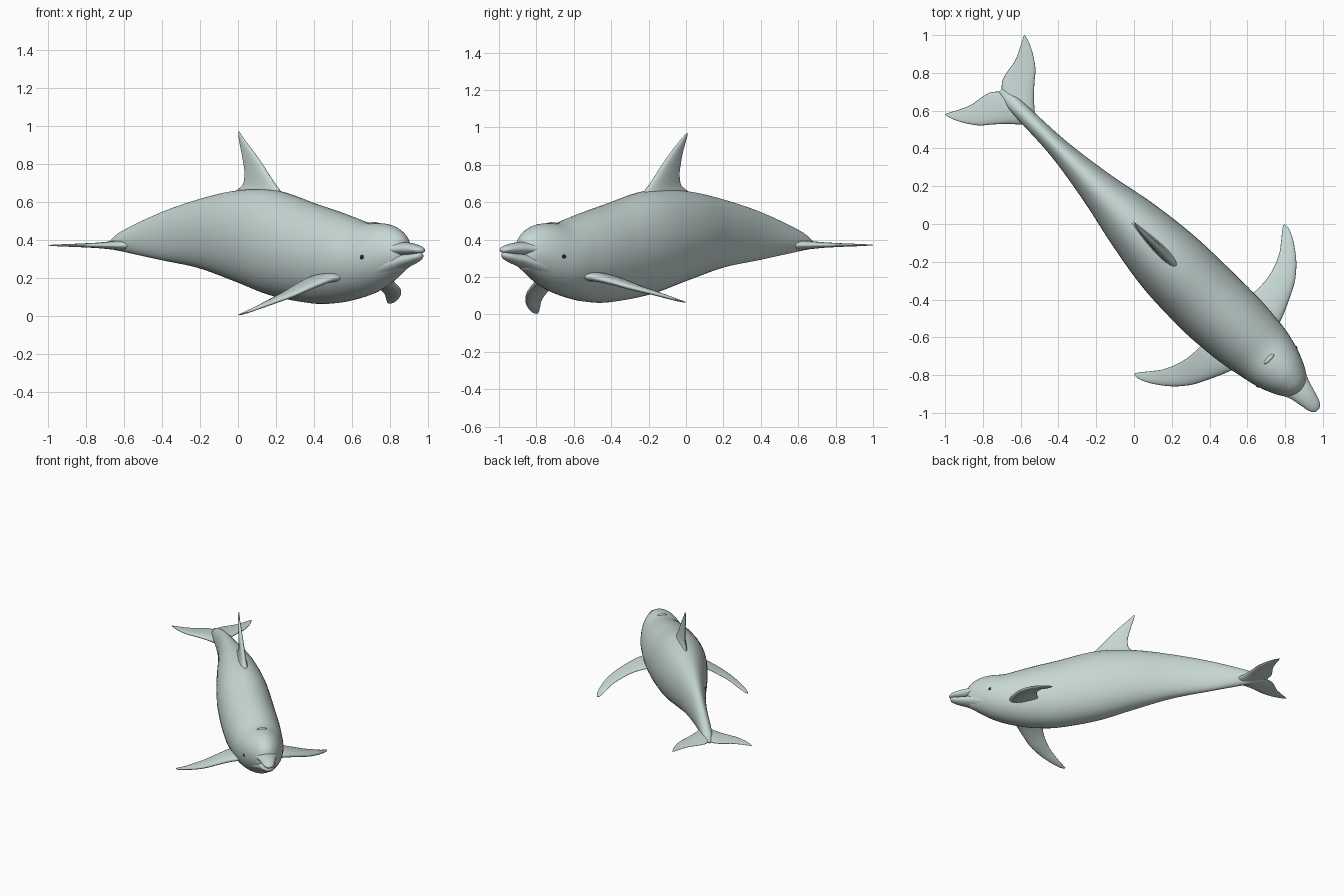
import bpy, bmesh, math
from mathutils import Vector

R2 = math.sqrt(2)


def world(s, t, z):
    """s = along the body towards the beak, t = sideways; body lies on the diagonal."""
    return Vector(((s + t) / R2, (t - s) / R2, z))


def material(name, rgb):
    m = bpy.data.materials.new(name)
    m.diffuse_color = (*rgb, 1)
    return m


SKIN = material("skin", (0.57, 0.68, 0.66))
DARK = material("dark", (0.02, 0.02, 0.025))


def smooth_rows(rows, sub):
    """Catmull-Rom interpolation of parameter rows."""
    out = []
    for i in range(len(rows) - 1):
        p0, p1, p2 = rows[max(i - 1, 0)], rows[i], rows[i + 1]
        p3 = rows[min(i + 2, len(rows) - 1)]
        for k in range(sub):
            u = k / sub
            out.append([0.5 * (2 * b + (c - a) * u + (2 * a - 5 * b + 4 * c - d) * u * u
                               + (3 * b - a - 3 * c + d) * u ** 3)
                        for a, b, c, d in zip(p0, p1, p2, p3)])
    out.append(list(rows[-1]))
    return out


def loft(name, rings, mat=SKIN):
    bm = bmesh.new()
    vs = [[bm.verts.new(p) for p in ring] for ring in rings]
    n = len(vs[0])
    for a, b in zip(vs, vs[1:]):
        for j in range(n):
            bm.faces.new((a[j], a[(j + 1) % n], b[(j + 1) % n], b[j]))
    bm.faces.new(vs[0])
    bm.faces.new(vs[-1])
    bmesh.ops.recalc_face_normals(bm, faces=bm.faces)
    for f in bm.faces:
        f.smooth = True
    me = bpy.data.meshes.new(name)
    bm.to_mesh(me)
    bm.free()
    me.materials.append(mat)
    ob = bpy.data.objects.new(name, me)
    bpy.context.collection.objects.link(ob)
    return ob


def tube(name, rows, n=40, sub=6):
    """Rows: s, top z, bottom z, half width, sideways offset."""
    rings = []
    for s, top, bot, w, off in smooth_rows(rows, sub):
        c, h = (top + bot) / 2, (top - bot) / 2
        rings.append([world(s, off + w * math.cos(2 * math.pi * k / n),
                            c + h * math.sin(2 * math.pi * k / n)) for k in range(n)])
    return loft(name, rings)


def fin(name, rows, normal, n=24, sub=5):
    """Rows: leading edge (s,t,z), trailing edge (s,t,z), thickness."""
    rings = []
    nv = Vector(normal).normalized()
    for r in smooth_rows(rows, sub):
        le, te, th = Vector(r[:3]), Vector(r[3:6]), r[6]
        ring = []
        for k in range(n):
            a = 2 * math.pi * k / n
            u = (1 - math.cos(a)) / 2
            p = le.lerp(te, u) + nv * (th / 2 * math.sin(a) * (1.3 - 0.8 * u))
            ring.append(world(*p))
        rings.append(ring)
    return loft(name, rings)


def ball(name, centre, size, mat):
    bm = bmesh.new()
    bmesh.ops.create_uvsphere(bm, u_segments=20, v_segments=12, radius=1)
    for v in bm.verts:
        v.co = world(*(c + e * q for c, e, q in zip(centre, size, v.co)))
    for f in bm.faces:
        f.smooth = True
    me = bpy.data.meshes.new(name)
    bm.to_mesh(me)
    bm.free()
    me.materials.append(mat)
    bpy.context.collection.objects.link(bpy.data.objects.new(name, me))


# Body with rounded forehead
tube("body", [
    (-1.00, .382, .362, .012, 0), (-.94, .398, .350, .030, 0), (-.85, .450, .337, .042, 0),
    (-.57, .545, .293, .056, 0), (-.28, .615, .250, .098, -.003), (0, .660, .180, .155, -.006),
    (.28, .662, .105, .194, -.012), (.57, .592, .065, .203, -.013), (.74, .550, .067, .198, -.008),
    (.85, .520, .083, .188, -.005), (.96, .490, .108, .172, 0), (1.06, .488, .145, .149, 0),
    (1.13, .478, .182, .124, 0), (1.19, .452, .218, .094, 0), (1.225, .425, .238, .068, 0),
    (1.243, .395, .265, .040, 0), (1.248, .360, .300, .010, 0)])

# Beak: two stacked jaws, whose meeting line is the mouth
tube("upper_jaw", [
    (.98, .365, .300, .130, 0), (1.10, .378, .316, .122, 0), (1.18, .386, .316, .095, 0),
    (1.24, .387, .318, .068, 0), (1.30, .382, .322, .053, -.003), (1.35, .370, .327, .040, -.006),
    (1.375, .360, .331, .026, -.008), (1.385, .350, .338, .008, -.008)], 32)
tube("lower_jaw", [
    (1.00, .320, .160, .120, 0), (1.10, .322, .185, .112, 0), (1.18, .322, .222, .086, 0),
    (1.24, .324, .250, .062, 0), (1.30, .327, .270, .047, -.003), (1.345, .331, .287, .035, -.006),
    (1.367, .332, .300, .022, -.008), (1.376, .326, .312, .007, -.008)], 32)

# Dorsal fin, swept back
fin("dorsal_fin", [
    (.36, 0, .600, -.07, 0, .600, .085), (.315, 0, .655, -.02, 0, .655, .062),
    (.27, 0, .700, .035, 0, .690, .046), (.22, 0, .755, .048, 0, .750, .038),
    (.165, 0, .815, .038, 0, .810, .031), (.105, 0, .875, .022, 0, .870, .024),
    (.05, 0, .925, .006, .003, .920, .016), (.015, .005, .957, -.003, .006, .952, .010),
    (.002, .007, .970, -.004, .007, .968, .004)], (0, 1, 0))

# Flippers and tail flukes, one per side
for side, label, drop in ((1, "right", 0), (-1, "left", .06)):
    rows = []
    for ls, lt, ts, tt, z, th in (
            (.93, .10, .69, .10, .205, .060), (.91, .19, .705, .19, .197, .050),
            (.865, .295, .703, .29, .172, .040), (.815, .39, .683, .37, .143, .033),
            (.745, .47, .650, .44, .117, .026), (.665, .53, .612, .49, .091, .019),
            (.605, .56, .580, .53, .073, .012), (.570, .565, .562, .555, .066, .005)):
        lz, tz = (z - drop * max(0, (q - .2) / .36) for q in (lt, tt))
        rows.append((ls, side * lt, lz, ts, side * tt, tz, th))
    fin(label + "_flipper", rows, (0, side * .35, 1))

    fin(label + "_fluke", [
        (ls, side * t, .371, ts, side * t, .371, th) for t, ls, ts, th in (
            (0, -.76, -.992, .058), (.045, -.79, -1.030, .046), (.10, -.850, -1.045, .032),
            (.16, -.905, -1.055, .024), (.21, -.948, -1.075, .018), (.255, -1.010, -1.098, .013),
            (.285, -1.068, -1.114, .008), (.297, -1.110, -1.119, .003))], (0, 0, 1))

    ball(label + "_eye", (1.065, side * .141, .310), (.014, .010, .014), DARK)

# Blowhole lip
ball("blowhole", (1.01, 0, .486), (.012, .036, .008), SKIN)
